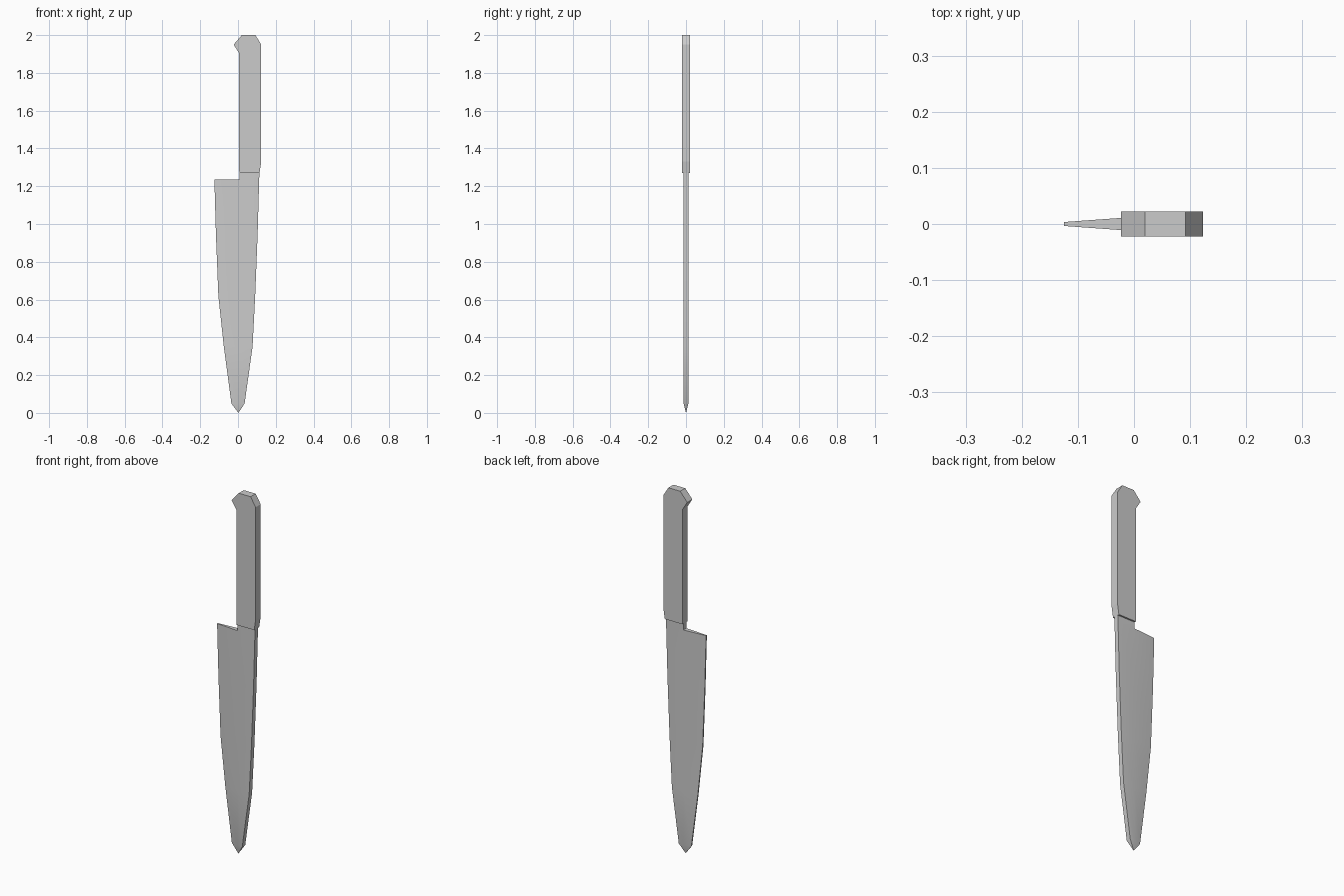
import bpy
import bmesh

cube = bpy.data.objects.get("Cube")
if cube:
    bpy.data.objects.remove(cube, do_unlink=True)

steel = bpy.data.materials.new("plain_grey")
steel.use_nodes = True
GREY = (0.6, 0.6, 0.6, 1)
steel.diffuse_color = GREY
steel.node_tree.nodes["Principled BSDF"].inputs["Base Color"].default_value = GREY


def finish(name, bm, smooth):
    bmesh.ops.recalc_face_normals(bm, faces=bm.faces[:])
    mesh = bpy.data.meshes.new(name)
    bm.to_mesh(mesh)
    bm.free()
    mesh.materials.append(steel)
    obj = bpy.data.objects.new(name, mesh)
    bpy.context.collection.objects.link(obj)
    if smooth:
        bpy.ops.object.select_all(action="DESELECT")
        obj.select_set(True)
        bpy.context.view_layer.objects.active = obj
        bpy.ops.object.shade_smooth_by_angle(angle=0.5)
    return obj


def bridge(bm, a, b):
    for i in range(len(a)):
        j = (i + 1) % len(a)
        bm.faces.new((a[i], a[j], b[j], b[i]))


# Blade: wedge sections (height, cutting edge x, spine x) lofted down to the point
EDGE, SPINE, RIDGE = 0.0035, 0.013, 0.007
sections = [(1.235, -0.125, 0.112), (0.95, -0.117, 0.104), (0.62, -0.104, 0.091),
            (0.35, -0.075, 0.077), (0.05, -0.035, 0.035)]
bm = bmesh.new()
rings = []
for z, edge, spine in sections:
    outline = [(edge, -EDGE), (RIDGE, -SPINE), (spine, -SPINE),
               (spine, SPINE), (RIDGE, SPINE), (edge, EDGE)]
    rings.append([bm.verts.new((x, y, z)) for x, y in outline])
for a, b in zip(rings, rings[1:]):
    bridge(bm, a, b)
tip = bm.verts.new((0.002, 0, 0))
last = rings[-1]
for i in range(6):
    bm.faces.new((last[i], last[(i + 1) % 6], tip))

# Heel and neck: the thick part of the top section carries on up into the handle
top = rings[0]
bm.faces.new((top[0], top[1], top[4], top[5]))
neck = [bm.verts.new((x, y, 1.275)) for x, y in
        ((RIDGE, -SPINE), (0.114, -SPINE), (0.114, SPINE), (RIDGE, SPINE))]
bridge(bm, top[1:5], neck)
bm.faces.new(neck)
finish("blade", bm, True)

# Handle: side profile with a hooked butt, narrowed at the bottom where it meets the neck
profile = [(0.007, 1.27), (0.114, 1.27), (0.123, 1.33), (0.123, 1.95), (0.092, 2.0),
           (0.02, 2.0), (-0.023, 1.95), (0.005, 1.905), (0.005, 1.31)]
bm = bmesh.new()
front, back = [[bm.verts.new((x, side * 0.022, z)) for x, z in profile] for side in (-1, 1)]
bridge(bm, front, back)
bm.faces.new(front)
bm.faces.new(back)
finish("handle", bm, False)
